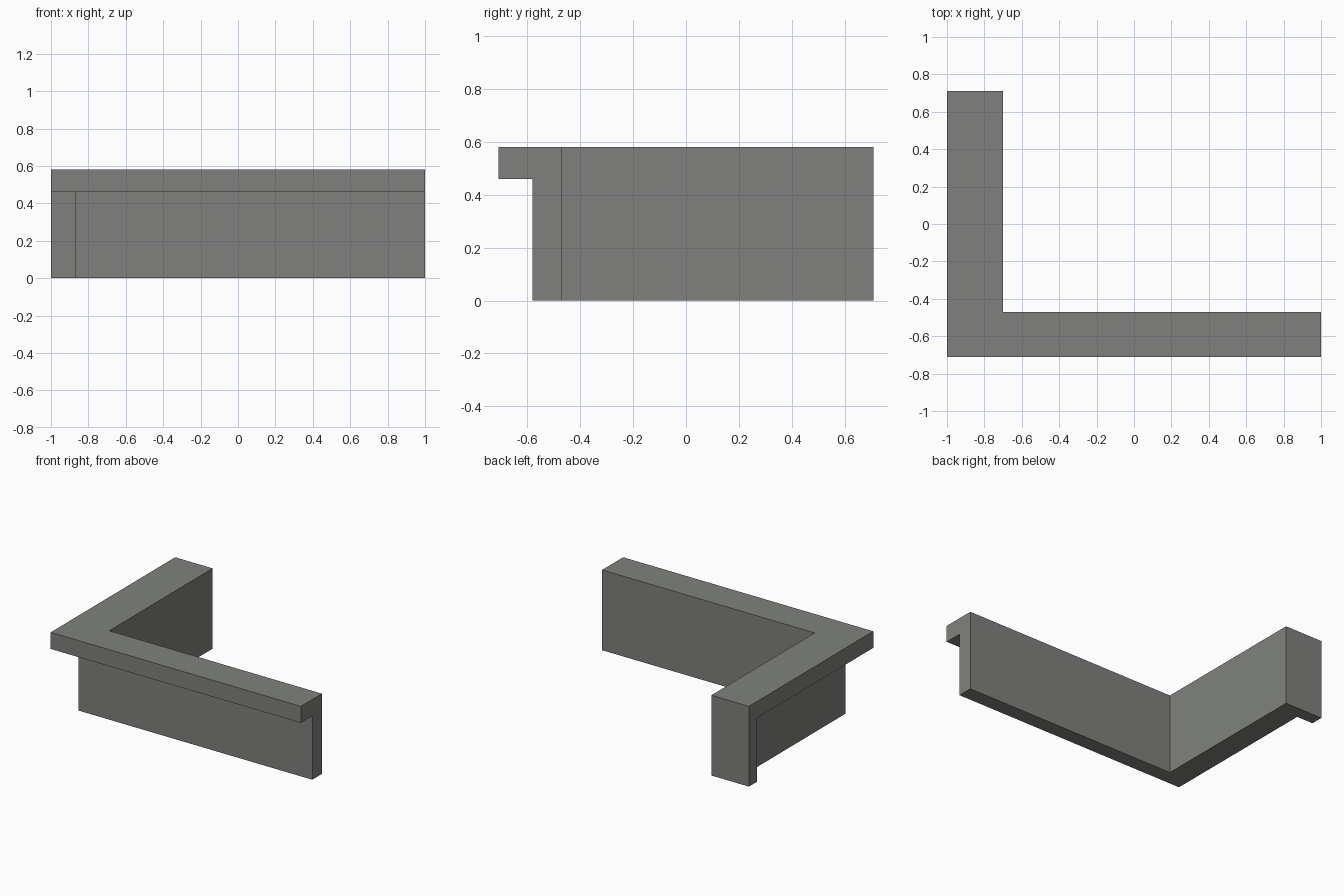
import bpy
import bmesh

if "Cube" in bpy.data.objects:
    bpy.data.objects.remove(bpy.data.objects["Cube"])


def prism(name, outline, z0, z1):
    """Extrude a plan outline from z0 up to z1."""
    bm = bmesh.new()
    base = bm.faces.new([bm.verts.new((x, y, z0)) for x, y in outline])
    top = bmesh.ops.extrude_face_region(bm, geom=[base])["geom"]
    moved = [v for v in top if isinstance(v, bmesh.types.BMVert)]
    bmesh.ops.translate(bm, verts=moved, vec=(0, 0, z1 - z0))
    bmesh.ops.recalc_face_normals(bm, faces=bm.faces)
    mesh = bpy.data.meshes.new(name)
    bm.to_mesh(mesh)
    bm.free()
    obj = bpy.data.objects.new(name, mesh)
    bpy.context.collection.objects.link(obj)
    return obj


def ell(x0, y0, x1, y1, xi, yi):
    """L outline: outer corner (x0, y0), arm ends x1 and y1, inner corner (xi, yi)."""
    return [(x0, y0), (x1, y0), (x1, yi), (xi, yi), (xi, y1), (x0, y1)]


grey = bpy.data.materials.new("warm grey")
grey.diffuse_color = (0.214, 0.222, 0.205, 1)
grey.use_nodes = True
grey.node_tree.nodes["Principled BSDF"].inputs["Base Color"].default_value = grey.diffuse_color

# Full-height L-shaped counter
counter = prism("counter", ell(-1, -0.71, 1, 0.71, -0.70, -0.47), 0, 0.58)
counter.data.materials.append(grey)

# Recess under the countertop overhang, stopping at the full-depth end panel
recess = prism("recess_cutter", ell(-1.2, -0.9, 1.2, 0.62, -0.87, -0.58), -0.2, 0.46)
recess.hide_render = True

cut = counter.modifiers.new("overhang recess", "BOOLEAN")
cut.operation = "DIFFERENCE"
cut.solver = "EXACT"
cut.object = recess
bpy.context.view_layer.objects.active = counter
bpy.ops.object.modifier_apply(modifier=cut.name)
bpy.data.objects.remove(recess)
